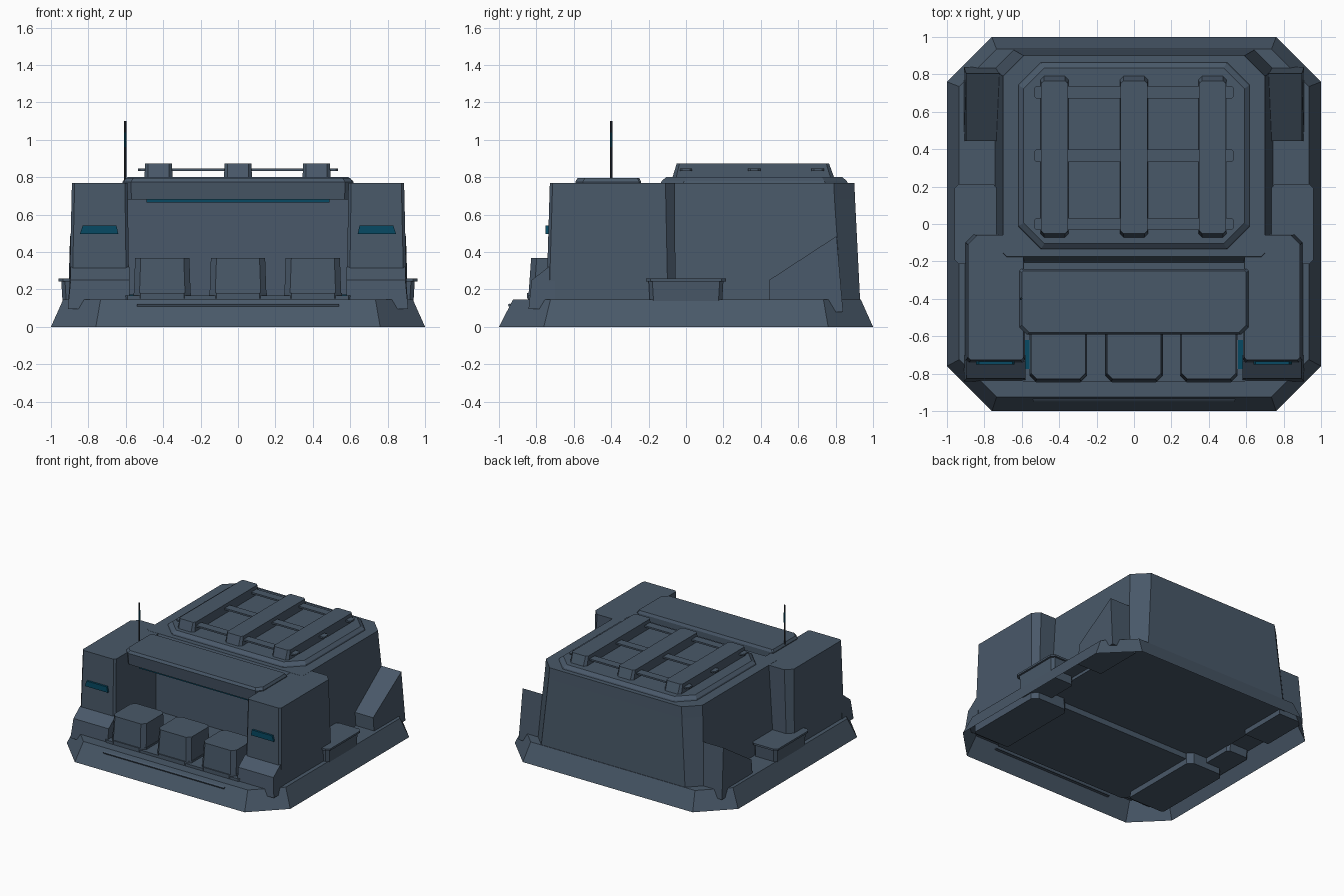
import bpy, bmesh, math

if "Cube" in bpy.data.objects:
    bpy.data.objects.remove(bpy.data.objects["Cube"])


def material(name, rgb):
    m = bpy.data.materials.new(name)
    m.diffuse_color = (*rgb, 1)
    m.use_nodes = True
    m.node_tree.nodes["Principled BSDF"].inputs["Base Color"].default_value = m.diffuse_color
    return m


STEEL = material("slate_steel", (0.066, 0.098, 0.140))
BLUE = material("deep_blue_light", (0.002, 0.068, 0.125))
DARK = material("dark_metal", (0.025, 0.03, 0.04))


def loft(name, rings, mat=STEEL, bottom=True):
    """Skin a stack of equal-length 3D rings, capped at the ends."""
    bm = bmesh.new()
    vs = [[bm.verts.new(p) for p in r] for r in rings]
    n = len(vs[0])
    for a, b in zip(vs, vs[1:]):
        for i in range(n):
            j = (i + 1) % n
            bm.faces.new((a[i], a[j], b[j], b[i]))
    cap = bm.faces.new(vs[-1])
    if bottom:
        bm.faces.new(vs[0][::-1])
    bmesh.ops.recalc_face_normals(bm, faces=bm.faces)
    bm.normal_update()
    if not bottom and cap.normal.z < 0:
        bmesh.ops.reverse_faces(bm, faces=bm.faces)
    me = bpy.data.meshes.new(name)
    bm.to_mesh(me)
    bm.free()
    me.materials.append(mat)
    ob = bpy.data.objects.new(name, me)
    bpy.context.collection.objects.link(ob)
    return ob


def octo(x0, x1, y0, y1, z, cf=0.02, cb=None, s=1):
    """Rectangle with cut corners: cf at the front, cb at the back; s mirrors x."""
    cb = cf if cb is None else cb
    pts = [(x0 + cf, y0), (x1 - cf, y0), (x1, y0 + cf), (x1, y1 - cb),
           (x1 - cb, y1), (x0 + cb, y1), (x0, y1 - cb), (x0, y0 + cf)]
    return [(s * x, y, z) for x, y in pts]


def box(name, x0, x1, y0, y1, z0, z1, mat=STEEL, s=1):
    rect = [(x0, y0), (x1, y0), (x1, y1), (x0, y1)]
    return loft(name, [[(s * x, y, z) for x, y in rect] for z in (z0, z1)], mat)


def extrude_yz(name, profile, x0, x1, s=1, inset=0.0):
    """Side profile in y,z pushed along x."""
    return loft(name, [[(s * x0, y, z) for y, z in profile],
                       [(s * (x1 - inset * (z > 0.2)), y, z) for y, z in profile]])


# Sloped base skirt, hollow underneath
loft("base_skirt", [octo(-1, 1, -1, 1, 0, 0.24),
                    octo(-0.935, 0.935, -0.925, 0.935, 0.145, 0.20)], bottom=False)
extrude_yz("skirt_front_lip", [(-0.948, 0.108), (-0.952, 0.118), (-0.94, 0.125), (-0.92, 0.108)], -0.54, 0.54)

# Main hall with tapered walls and raised roof plate
loft("main_hall", [octo(-0.745, 0.745, -0.22, 0.932, 0.12, 0.02, 0.10),
                   octo(-0.706, 0.706, -0.21, 0.904, 0.68, 0.02, 0.11),
                   octo(-0.70, 0.70, -0.175, 0.90, 0.77, 0.02, 0.11)])
loft("roof_plate", [octo(-0.62, 0.62, -0.135, 0.865, 0.765, 0.12),
                    octo(-0.615, 0.615, -0.13, 0.86, 0.78, 0.12),
                    octo(-0.59, 0.59, -0.105, 0.835, 0.80, 0.11)])

# Roof rack: three long bars over three thin cross bars
for i, x in enumerate((-0.425, 0, 0.42)):
    loft(f"roof_bar_{i + 1}", [octo(x - 0.075, x + 0.075, -0.075, 0.795, 0.79, 0.02),
                               octo(x - 0.072, x + 0.072, -0.05, 0.765, 0.872, 0.015)])
for i, y in enumerate((0.0, 0.365, 0.705)):
    loft(f"roof_cross_bar_{i + 1}", [octo(-0.535, 0.535, y - 0.033, y + 0.033, z, 0.012)
                                     for z in (0.832, 0.845)])

# Front canopy between the towers, with its light strip
loft("canopy", [octo(-0.60, 0.60, -0.58, -0.24, 0.68, 0.03, 0.01),
                octo(-0.612, 0.612, -0.592, -0.24, 0.775, 0.04, 0.01),
                octo(-0.60, 0.60, -0.58, -0.25, 0.795, 0.04, 0.01)])
box("canopy_ledge", -0.60, 0.60, -0.25, -0.20, 0.68, 0.69)
box("canopy_light", -0.49, 0.49, -0.565, -0.545, 0.664, 0.6805, BLUE)

# Loading floor and the three crates on it
loft("loading_floor", [octo(-0.62, 0.62, -0.845, -0.10, z, 0.03) for z in (0.075, 0.166)])
for i, x in enumerate((-0.405, 0, 0.40)):
    loft(f"crate_base_{i + 1}", [octo(x - 0.155, x + 0.155, -0.85, -0.54, z, 0.04) for z in (0.15, 0.18)])
    loft(f"crate_{i + 1}", [octo(x - 0.152, x + 0.152, -0.842, -0.55, 0.17, 0.03),
                            octo(x - 0.145, x + 0.145, -0.828, -0.555, 0.368, 0.03)])

for s, side in ((-1, "left"), (1, "right")):
    # Corner tower with sloped foot and light slot
    loft(f"{side}_tower", [octo(0.58, 0.905, -0.75, -0.055, 0.03, 0.015, 0.04, s),
                           octo(0.59, 0.888, -0.728, -0.06, 0.769, 0.015, 0.05, s)])
    foot = [(-0.842, 0.095), (-0.825, 0.25), (-0.735, 0.32), (-0.70, 0.32), (-0.70, 0.095)]
    extrude_yz(f"{side}_tower_foot", foot, 0.58, 0.91, s, 0.015)
    loft(f"{side}_tower_light", [[(s * x, y, z) for x, z in
                                  ((0.64, 0.497), (0.845, 0.497), (0.83, 0.542), (0.65, 0.542))]
                                 for y in (-0.732, -0.751)], BLUE)
    box(f"{side}_floor_light", 0.552, 0.585, -0.775, -0.62, 0.163, 0.172, BLUE, s)

    # Rear buttress wedge
    wedge = [(0.445, 0.08), (0.445, 0.25), (0.805, 0.485), (0.84, 0.08)]
    extrude_yz(f"{side}_rear_buttress", wedge, 0.69, 0.91, s, 0.012)

    # Side locker with overhanging lid
    loft(f"{side}_locker", [octo(0.74, 0.935, -0.19, 0.19, 0.08, 0.02, None, s),
                            octo(0.74, 0.945, -0.20, 0.20, 0.245, 0.02, None, s)])
    loft(f"{side}_locker_lid", [octo(0.73, 0.96, -0.215, 0.215, z, 0.025, None, s)
                                for z in (0.243, 0.258)])


# Antenna mast with a blue sleeve
def mast(name, r, z0, z1, mat):
    ring = [(r * math.cos(a * math.pi / 4), r * math.sin(a * math.pi / 4)) for a in range(8)]
    loft(name, [[(x - 0.603, y - 0.40, z) for x, y in ring] for z in (z0, z1)], mat)


mast("antenna_mast", 0.006, 0.76, 1.10, DARK)
mast("antenna_sleeve", 0.0075, 0.96, 1.04, BLUE)
